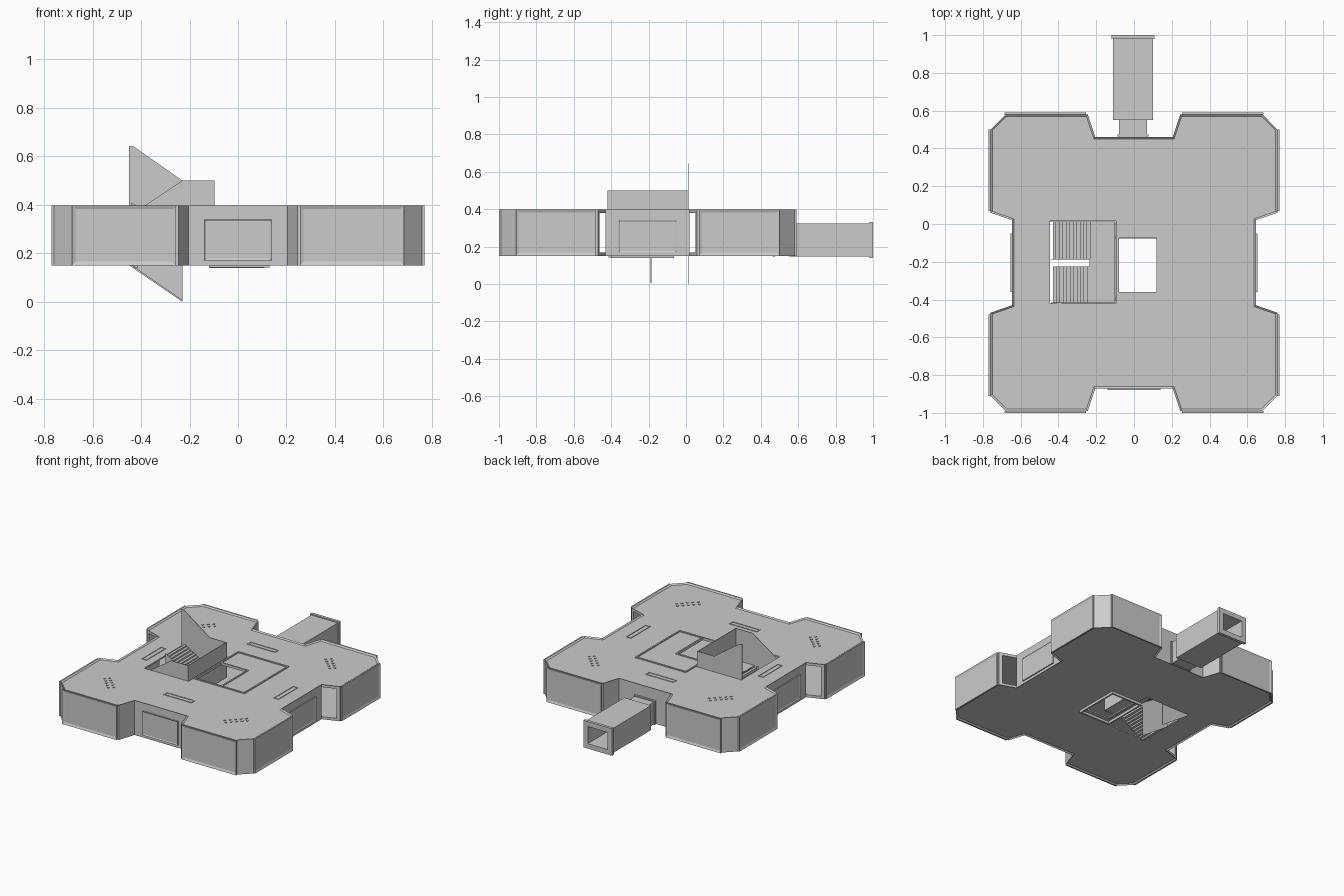
import bpy, bmesh
from mathutils import Vector

if "Cube" in bpy.data.objects:
    bpy.data.objects.remove(bpy.data.objects["Cube"])

CY = -0.205            # centre of the storey along y
Z0, Z1 = 0.15, 0.397   # underside and top of the storey


def make(name, bm):
    bmesh.ops.recalc_face_normals(bm, faces=bm.faces[:])
    me = bpy.data.meshes.new(name)
    bm.to_mesh(me)
    bm.free()
    ob = bpy.data.objects.new(name, me)
    bpy.context.collection.objects.link(ob)
    return ob


def prism_bm(pts, a, b, axis='z'):
    """Extrude a 2D outline from a to b; axis z uses (x, y), axis y uses (x, z)."""
    bm = bmesh.new()
    place = (lambda p, t: (p[0], p[1], t)) if axis == 'z' else (lambda p, t: (p[0], t, p[1]))
    lo = [bm.verts.new(place(p, a)) for p in pts]
    hi = [bm.verts.new(place(p, b)) for p in pts]
    caps = [bm.faces.new(lo[::-1]), bm.faces.new(hi)]
    n = len(pts)
    for i in range(n):
        j = (i + 1) % n
        bm.faces.new((lo[i], lo[j], hi[j], hi[i]))
    bmesh.ops.recalc_face_normals(bm, faces=bm.faces[:])
    return bm, caps


def prism(name, pts, a, b, axis='z'):
    return make(name, prism_bm(pts, a, b, axis)[0])


def rect(x0, x1, y0, y1):
    return [(x0, y0), (x1, y0), (x1, y1), (x0, y1)]


def box(name, x0, x1, y0, y1, z0, z1):
    return prism(name, rect(x0, x1, y0, y1), z0, z1)


def cut(ob, cutter):
    mod = ob.modifiers.new("cut", 'BOOLEAN')
    mod.operation, mod.solver, mod.object = 'DIFFERENCE', 'EXACT', cutter
    cutter.hide_render = True
    bpy.context.view_layer.objects.active = ob
    bpy.ops.object.modifier_apply(modifier=mod.name)
    bpy.data.objects.remove(cutter, do_unlink=True)


def frame(name, x0, x1, y0, y1, z0, z1, t):
    """Flat rectangular rim of width t, built from four bars."""
    box(name + "_left", x0, x0 + t, y0, y1, z0, z1)
    box(name + "_right", x1 - t, x1, y0, y1, z0, z1)
    box(name + "_front", x0 + t, x1 - t, y0, y0 + t, z0, z1)
    box(name + "_back", x0 + t, x1 - t, y1 - t, y1, z0, z1)


# Storey outline: one quarter mirrored to four
quarter = [(0.645, 0.225), (0.76, 0.265), (0.76, 0.705), (0.68, 0.785), (0.245, 0.785), (0.205, 0.665)]
loop = quarter + [(-x, y) for x, y in quarter[::-1]]
loop += [(-x, -y) for x, y in loop]
outline = [(x, y + CY) for x, y in loop]

# Storey shell with lips round the roof and the underside
bm, caps = prism_bm(outline, Z0, Z1)
for cap, dz in zip(caps, (0.008, -0.008)):
    bmesh.ops.inset_region(bm, faces=[cap], thickness=0.012)
    bmesh.ops.translate(bm, verts=cap.verts[:], vec=(0, 0, dz))
shell = make("storey_shell", bm)
cut(shell, prism("room_cutter", [(x * 0.97, y * 0.97 + CY) for x, y in loop], 0.168, 0.378))
for hole in ((-0.445, -0.095, -0.42, 0.015), (-0.08, 0.12, -0.36, -0.075)):
    cut(shell, box("hole_cutter", *hole, 0.1, 0.45))
cut(shell, box("door_cutter", -0.06, 0.055, 0.4, 0.5, 0.168, 0.3))


# Window panels standing proud of the wing walls, with a sunken pane
def panel(name, p, q, out, z0, z1, depth, rim):
    o = Vector(out) * depth
    base = [p, q, (q[0] + o.x, q[1] + o.y), (p[0] + o.x, p[1] + o.y)]
    b, _ = prism_bm([(x, y + CY) for x, y in base], z0, z1)
    face = max(b.faces, key=lambda f: f.normal.dot(Vector((*out, 0))))
    bmesh.ops.inset_region(b, faces=[face], thickness=rim)
    bmesh.ops.translate(b, verts=face.verts[:], vec=(-o.x * 0.6, -o.y * 0.6, 0))
    make(name, b)


for sx in (-1, 1):
    for sy in (-1, 1):
        panel("wing_window_end", (sx * 0.255, sy * 0.785), (sx * 0.685, sy * 0.785), (0, sy),
              Z0, Z1, 0.01, 0.022)
        panel("wing_window_side", (sx * 0.76, sy * 0.275), (sx * 0.76, sy * 0.705), (sx, 0),
              Z0, Z1, 0.01, 0.022)
    panel("side_bay_window", (sx * 0.645, -0.155), (sx * 0.645, 0.155), (sx, 0), 0.17, 0.34, 0.008, 0.01)
panel("front_bay_window", (-0.14, -0.665), (0.14, -0.665), (0, -1), 0.17, 0.34, 0.008, 0.01)

# Rims round the shaft openings
ROOF = Z1 - 0.008
frame("roof_rim", -0.09, 0.31, -0.37, 0.13, ROOF, ROOF + 0.007, 0.01)
frame("shaft_rim", -0.09, 0.13, -0.37, -0.065, ROOF, ROOF + 0.006, 0.01)
frame("underside_rim", -0.12, 0.13, -0.4, -0.065, 0.14, 0.16, 0.012)

# Roof vents: long bars over the bays and dotted rows on the wings
for y in (0.28, -0.66):
    frame("roof_vent_bar", -0.11, 0.11, y - 0.02, y + 0.02, ROOF, ROOF + 0.004, 0.006)
for x in (-0.52, 0.52):
    frame("roof_vent_bar", x - 0.02, x + 0.02, CY - 0.11, CY + 0.11, ROOF, ROOF + 0.004, 0.006)
for sx in (-1, 1):
    for sy in (-1, 1):
        for i in range(-2, 3):
            for k in (-1, 1):
                x = sx * (0.5 + i * 0.025 + k * 0.012)
                y = CY + sy * (0.53 - i * 0.025 + k * 0.012)
                box("roof_vent_dot", x - 0.006, x + 0.006, y - 0.006, y + 0.006, ROOF, ROOF + 0.004)


# Dog-leg staircase: front flight up to the landing, back flight up to the roof
def flight(name, x0, x1, z0, z1, y0, y1, n=11, thick=0.02):
    dx, dz = (x1 - x0) / n, (z1 - z0) / n
    top = []
    for i in range(n):
        top += [(x0 + i * dx, z0 + (i + 1) * dz), (x0 + (i + 1) * dx, z0 + (i + 1) * dz)]
    prism(name, top + [(x, z - thick) for x, z in top[::-1]], y0, y1, 'y')


flight("stair_front_flight", -0.43, -0.23, 0.15, 0.275, -0.415, -0.225)
flight("stair_back_flight", -0.23, -0.43, 0.275, 0.397, -0.185, 0.01)
box("stair_landing", -0.235, -0.1, -0.415, 0.01, 0.255, 0.275)

# Stair walls
T = 0.004
prism("stair_wall_back", [(-0.45, 0.15), (-0.23, 0.0), (-0.23, 0.25), (-0.1, 0.25), (-0.1, 0.5),
                          (-0.23, 0.5), (-0.43, 0.64), (-0.45, 0.643)], 0.01, 0.01 + T, 'y')
prism("stair_wall_middle", [(-0.44, 0.15), (-0.23, 0.005), (-0.23, 0.28), (-0.44, 0.41)],
      -0.189, -0.189 + T, 'y')
prism("stair_wall_front", [(-0.44, 0.15), (-0.41, 0.15), (-0.23, 0.25), (-0.1, 0.25), (-0.1, 0.5),
                           (-0.23, 0.5), (-0.44, 0.36)], -0.42, -0.42 + T, 'y')
box("stair_wall_landing", -0.103, -0.098, -0.42, 0.014, 0.25, 0.5)


# Bridge: hollow neck, corridor and end flange, open along y
def tube(name, x0, x1, z0, z1, y0, y1, t):
    ob = prism(name, rect(x0, x1, z0, z1), y0, y1, 'y')
    cut(ob, prism("tube_cutter", rect(x0 + t, x1 - t, z0 + t, z1 - t), y0 - 0.1, y1 + 0.1, 'y'))


tube("bridge_neck", -0.08, 0.07, 0.152, 0.31, 0.455, 0.56, 0.015)
tube("bridge_collar", -0.087, 0.077, 0.148, 0.317, 0.462, 0.475, 0.02)
tube("bridge_corridor", -0.11, 0.1, 0.147, 0.322, 0.55, 0.985, 0.025)
tube("bridge_flange", -0.118, 0.108, 0.138, 0.33, 0.98, 1.0, 0.035)
frame_back = prism("bridge_back_plate", rect(-0.108, 0.098, 0.149, 0.32), 0.551, 0.56, 'y')
cut(frame_back, prism("plate_cutter", rect(-0.065, 0.055, 0.167, 0.295), 0.5, 0.6, 'y'))
